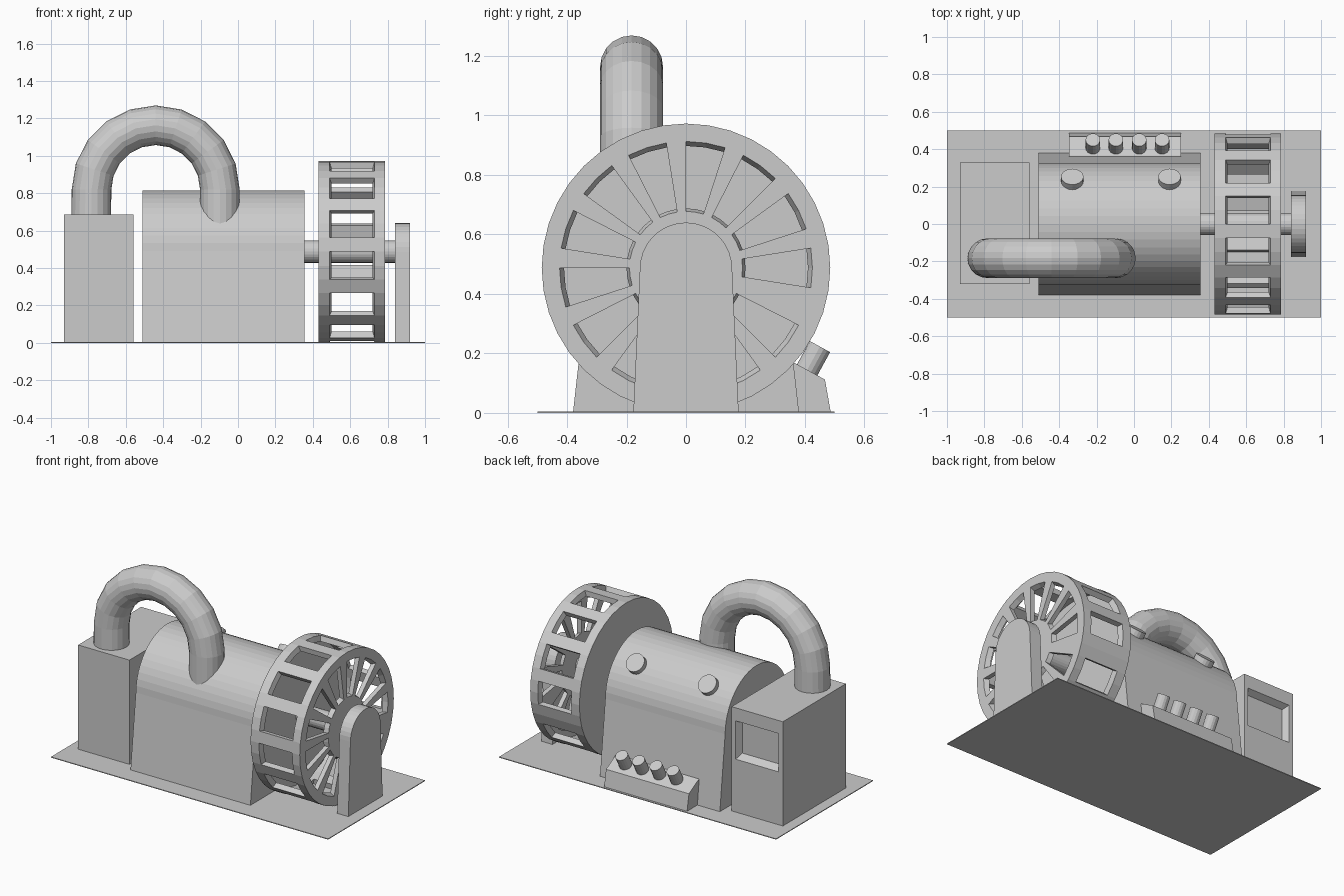
import bpy, bmesh
from math import sin, cos, pi, radians
from mathutils import Vector, Matrix

if "Cube" in bpy.data.objects:
    bpy.data.objects.remove(bpy.data.objects["Cube"])


def finish(bm, name):
    bmesh.ops.recalc_face_normals(bm, faces=bm.faces)
    me = bpy.data.meshes.new(name)
    bm.to_mesh(me)
    bm.free()
    ob = bpy.data.objects.new(name, me)
    bpy.context.collection.objects.link(ob)
    return ob


def add_box(bm, lo, hi):
    lo, hi = Vector(lo), Vector(hi)
    m = Matrix.Translation((lo + hi) / 2) @ Matrix.Diagonal((*(hi - lo), 1))
    bmesh.ops.create_cube(bm, size=1, matrix=m)


def extrude_x(name, profile, x0, x1):
    """Solid with a (y, z) outline running from x0 to x1."""
    bm = bmesh.new()
    f = bm.faces.new([bm.verts.new((x0, y, z)) for y, z in profile])
    g = bmesh.ops.extrude_face_region(bm, geom=[f], use_keep_orig=True)
    vs = [v for v in g['geom'] if isinstance(v, bmesh.types.BMVert)]
    bmesh.ops.translate(bm, vec=(x1 - x0, 0, 0), verts=vs)
    return finish(bm, name)


def arch(foot, zc, r, n):
    """Round-topped outline with slightly flared sides."""
    arc = [(r * cos(pi * i / n), zc + r * sin(pi * i / n)) for i in range(n + 1)]
    return [(foot, 0)] + arc + [(-foot, 0)]


def cylinder(name, a, b, r, n):
    a, b = Vector(a), Vector(b)
    bm = bmesh.new()
    rot = (b - a).to_track_quat('Z', 'Y').to_matrix().to_4x4()
    bmesh.ops.create_cone(bm, cap_ends=True, segments=n, radius1=r, radius2=r,
                          depth=(b - a).length,
                          matrix=Matrix.Translation((a + b) / 2) @ rot)
    return finish(bm, name)


# Base plate
bm = bmesh.new()
add_box(bm, (-1, -.5, 0), (1, .5, .005))
finish(bm, "base_plate")

# Cabinet with a recessed panel in its back
bm = bmesh.new()
add_box(bm, (-.93, -.32, 0), (-.56, .33, .685))
bm.normal_update()
panel = max(bm.faces, key=lambda f: f.normal.y)
for x0, x1, z0, z1, y in ((-.90, -.59, .35, .60, .33), (-.88, -.61, .38, .58, .29)):
    bmesh.ops.inset_individual(bm, faces=[panel], thickness=.01)
    c = panel.calc_center_median()
    for v in panel.verts:
        v.co = (x0 if v.co.x < c.x else x1, y, z0 if v.co.z < c.z else z1)
finish(bm, "cabinet")

# Main housing and outer bearing stand
extrude_x("motor_housing", arch(.38, .49, .325, 24), -.51, .355)
extrude_x("bearing_stand", arch(.177, .485, .155, 18), .84, .92)

# Shaft through the drum
AX = .4875
cylinder("shaft", (.3, 0, AX), (.88, 0, AX), .06, 24)

# Hollow drum: lathed rings, with rim windows and face slots left open
SEG = 40
rings = [(.43, .05), (.43, .485), (.49, .485), (.73, .485),
         (.785, .485), (.785, .425), (.785, .19), (.785, .05)]
open_segs = {(3 * k - 1 + j) % SEG for k in range(13) for j in (0, 1)}
bm = bmesh.new()
grid = [[bm.verts.new((x, r * cos(2 * pi * i / SEG), AX + r * sin(2 * pi * i / SEG)))
         for i in range(SEG)] for x, r in rings]
for k in range(len(rings) - 1):
    for i in range(SEG):
        if k in (2, 5) and i in open_segs:
            continue
        j = (i + 1) % SEG
        bm.faces.new((grid[k][i], grid[k][j], grid[k + 1][j], grid[k + 1][i]))
# Inner skin follows the outer one, slightly tapered at the openings
inner = [(.46, .05), (.46, .45), (.50, .45), (.72, .45),
         (.755, .45), (.755, .41), (.755, .2), (.755, .05)]
skin = [[bm.verts.new((x, r * cos(2 * pi * i / SEG), AX + r * sin(2 * pi * i / SEG)))
         for i in range(SEG)] for x, r in inner]
for k in range(len(rings) - 1):
    for i in range(SEG):
        if k in (2, 5) and i in open_segs:
            continue
        j = (i + 1) % SEG
        bm.faces.new((skin[k][i], skin[k + 1][i], skin[k + 1][j], skin[k][j]))
# Walls joining the two skins around every opening
twin = {}
for a, b in zip(grid, skin):
    twin.update(zip(a, b))
for e in [e for e in bm.edges if e.is_boundary and e.verts[0] in twin]:
    a, b = e.verts
    bm.faces.new((a, b, twin[b], twin[a]))
finish(bm, "slotted_drum")

# Bent pipe from the cabinet to the housing
path = [(-.785, .66, pi)]
path += [(-.44 + .343 * cos(t), .82 + .343 * sin(t), t)
         for t in (pi - pi * i / 10 for i in range(11))]
path += [(-.097, .5, 0)]
N, R = 20, .106
bm = bmesh.new()
tube = [[bm.verts.new((x + R * cos(a) * cos(t), -.183 + R * sin(a), z + R * cos(a) * sin(t)))
         for a in (2 * pi * i / N for i in range(N))] for x, z, t in path]
for a, b in zip(tube, tube[1:]):
    for i in range(N):
        j = (i + 1) % N
        bm.faces.new((a[i], a[j], b[j], b[i]))
bm.faces.new(tube[0])
bm.faces.new(tube[-1])
finish(bm, "bent_pipe")

# Round caps on the housing shoulder
d = Vector((0, sin(radians(45)), cos(radians(45))))
for n, x in enumerate((-.33, .19)):
    c = Vector((x, 0, .49))
    cylinder(f"housing_cap_{n + 1}", c + d * .28, c + d * .358, .06, 20)

# Control desk with four knobs
extrude_x("control_desk", [(.3, 0), (.487, 0), (.467, .112), (.365, .168), (.3, .168)],
          -.348, .25)
d = Vector((0, .48, .877))
for n, x in enumerate((-.22, -.097, .028, .15)):
    c = Vector((x, .407, .144))
    cylinder(f"desk_knob_{n + 1}", c - d * .02, c + d * .09, .039, 16)
